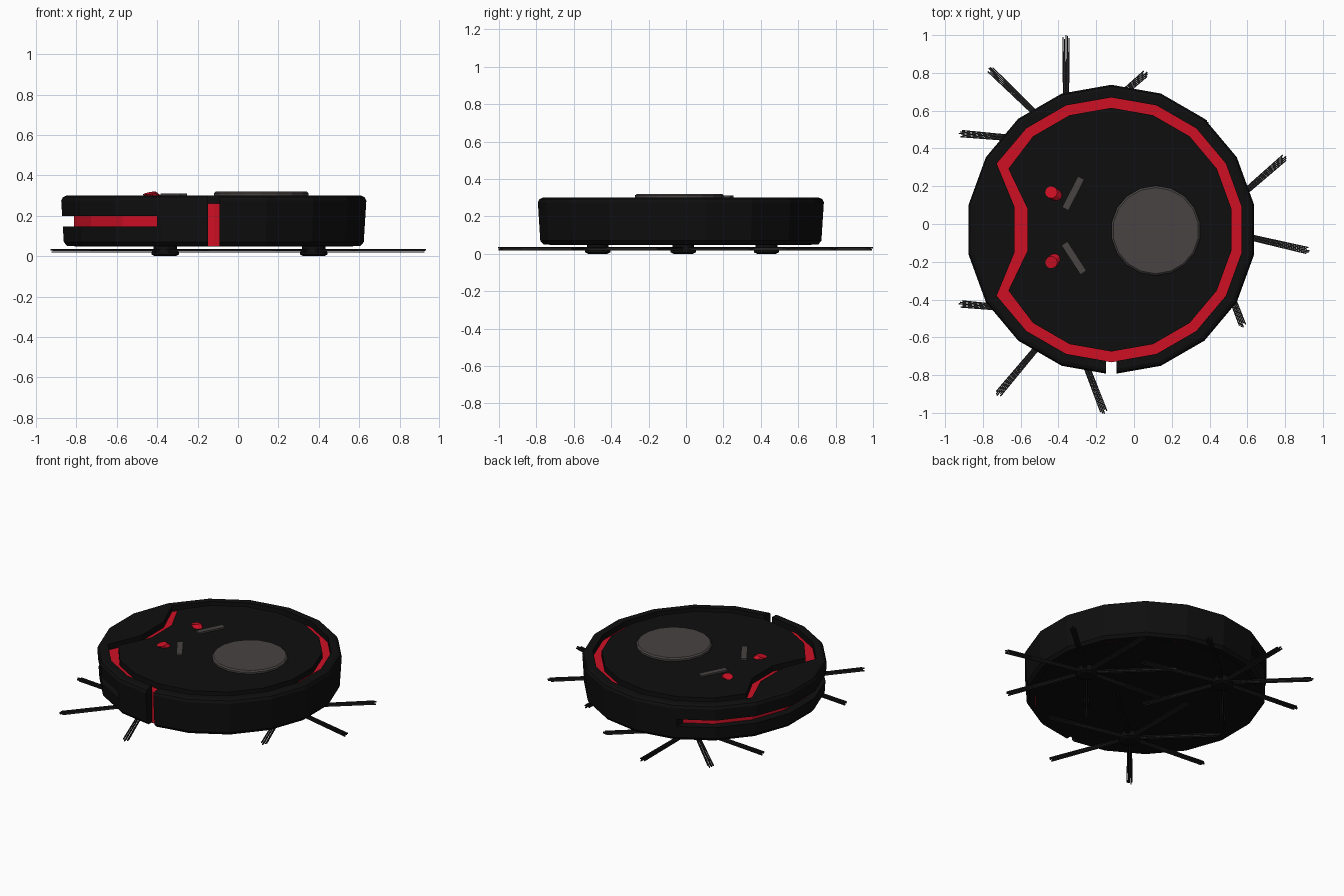
import bpy, bmesh, math
from math import cos, sin, radians
from mathutils import Vector, Matrix

if "Cube" in bpy.data.objects:
    bpy.data.objects.remove(bpy.data.objects["Cube"])

CX, CY, SIDES = -0.12, -0.03, 18


def material(name, rgb):
    m = bpy.data.materials.new(name)
    m.diffuse_color = (*rgb, 1)
    m.use_nodes = True
    m.node_tree.nodes["Principled BSDF"].inputs["Base Color"].default_value = m.diffuse_color
    return m


BLACK = material("body black", (0.0045, 0.0045, 0.0045))
RED = material("accent red", (0.62, 0.005, 0.018))
GREY = material("warm grey", (0.065, 0.056, 0.056))
DARK = material("bristle grey", (0.016, 0.016, 0.016))


def finish(name, bm, mat):
    bmesh.ops.recalc_face_normals(bm, faces=bm.faces)
    me = bpy.data.meshes.new(name)
    bm.to_mesh(me)
    bm.free()
    me.materials.append(mat)
    ob = bpy.data.objects.new(name, me)
    bpy.context.collection.objects.link(ob)
    return ob


def ring(r):
    """18-sided outline around the body centre, one corner straight back."""
    return [(CX + r * cos(radians(10 + 20 * i)), CY + r * sin(radians(10 + 20 * i)))
            for i in range(SIDES)]


def notched(r, corner_x, inner_x):
    """Outline whose leftmost edge is pushed inward."""
    pts = ring(r)
    for i in (7, 10):
        pts[i] = (corner_x, pts[i][1])
    for i in (8, 9):
        pts[i] = (inner_x, pts[i][1])
    return pts


def loft(name, loops, mat, closed=False):
    """Skin a list of (outline, z); cap the ends or join last to first."""
    bm = bmesh.new()
    rows = [[bm.verts.new((x, y, z)) for x, y in pts] for pts, z in loops]
    n = len(rows[0])
    pairs = list(zip(rows, rows[1:]))
    if closed:
        pairs.append((rows[-1], rows[0]))
    for a, b in pairs:
        for i in range(n):
            j = (i + 1) % n
            bm.faces.new((a[i], a[j], b[j], b[i]))
    if not closed:
        bm.faces.new(rows[0][::-1])
        bm.faces.new(rows[-1])
    return finish(name, bm, mat)


def box(name, centre, size, mat, angle=0):
    bm = bmesh.new()
    bmesh.ops.create_cube(bm, size=1, matrix=Matrix.Translation(centre)
                          @ Matrix.Rotation(radians(angle), 4, 'Z')
                          @ Matrix.Diagonal((*size, 1)))
    return finish(name, bm, mat)


def cut(ob, lo, hi):
    """Remove the box between two corners from an object."""
    lo, hi = Vector(lo), Vector(hi)
    cutter = box("cutter", (lo + hi) / 2, hi - lo, BLACK)
    cutter.hide_render = True
    mod = ob.modifiers.new("cut", 'BOOLEAN')
    mod.operation, mod.solver, mod.object = 'DIFFERENCE', 'EXACT', cutter
    bpy.context.view_layer.objects.active = ob
    bpy.ops.object.modifier_apply(modifier="cut")
    bpy.data.objects.remove(cutter)


# Outer bumper shell with bevelled rim and the inward bulge on the left
inner = notched(0.70, -0.727, -0.633)
shell = loft("bumper_shell", [(ring(0.737), 0.05), (ring(0.754), 0.07),
                              (ring(0.767), 0.275), (ring(0.759), 0.292),
                              (ring(0.742), 0.30), (inner, 0.30), (inner, 0.05)],
             BLACK, closed=True)
cut(shell, (-1.2, -1, 0.148), (-0.40, 1, 0.198))       # side slot
cut(shell, (-0.148, -1, -0.1), (-0.092, -0.6, 0.5))    # front gap

# Red core seen through the slot, the gap and the top groove
loft("red_core", [(ring(0.702), 0.05), (ring(0.702), 0.26)], RED)
loft("base_plate", [(ring(0.70), 0.047), (ring(0.70), 0.051)], BLACK)

# Top cap
cap = notched(0.645, -0.665, -0.564)
loft("top_cap", [(cap, 0.25), (cap, 0.30)], BLACK)


def disc(name, x, y, steps, mat, n=18):
    """Stack of (radius, z) circles."""
    circle = lambda r: [(x + r * cos(math.tau * (i + .5) / n),
                         y + r * sin(math.tau * (i + .5) / n)) for i in range(n)]
    return loft(name, [(circle(r), z) for r, z in steps], mat)


# Round turret plate
disc("round_plate", 0.115, -0.035, [(0.238, 0.295), (0.238, 0.312), (0.228, 0.32)], GREY)

# Two bars and two tilted buttons
box("upper_bar", (-0.322, 0.162, 0.302), (0.185, 0.038, 0.018), GREY, 63)
box("lower_bar", (-0.318, -0.18, 0.302), (0.185, 0.038, 0.018), GREY, -57)
for name, top, foot in (("upper_button", (-0.438, 0.168, 0.312), (-0.405, 0.148, 0.285)),
                        ("lower_button", (-0.438, -0.203, 0.312), (-0.415, -0.183, 0.285))):
    top, foot = Vector(top), Vector(foot)
    axis = (top - foot).normalized()
    tilt = Vector((0, 0, 1)).rotation_difference(axis.lerp(Vector((0, 0, 1)), 0.7))
    bm = bmesh.new()
    rows = []
    for c in (foot, top):
        rows.append([bm.verts.new(c + tilt @ Vector((0.033 * cos(math.tau * i / 10),
                                                     0.033 * sin(math.tau * i / 10), 0)))
                     for i in range(10)])
    for i in range(10):
        j = (i + 1) % 10
        bm.faces.new((rows[0][i], rows[0][j], rows[1][j], rows[1][i]))
    bm.faces.new(rows[0][::-1])
    bm.faces.new(rows[1])
    finish(name, bm, RED)

# Three spinning brushes: hub plus seven bundles of thin bristles
ARMS = (41, 90, 136, 175, 230, 291, 347)
BRISTLES = ((-0.9, 0.030, 0.555), (0, 0.032, 0.57), (0.9, 0.030, 0.56),
            (-0.45, 0.021, 0.565), (0.45, 0.021, 0.55))
for name, hx, hy in (("right", 0.375, -0.015), ("back_left", -0.36, 0.43),
                     ("front_left", -0.36, -0.472)):
    disc(name + "_hub", hx, hy, [(0.052, 0.0), (0.07, 0.008), (0.07, 0.022),
                                 (0.06, 0.036), (0.06, 0.05)], BLACK, 12)
    bm = bmesh.new()
    for a in ARMS:
        turn = Matrix.Translation((hx, hy, 0)) @ Matrix.Rotation(radians(a), 4, 'Z')
        for side, z, length in BRISTLES:
            start = Vector((0.04, side * 0.012, z))
            end = Vector((length, side * 0.018, z))
            ends = []
            for p in (start, end):
                ends.append([bm.verts.new(turn @ (p + Vector((0, dy, dz))))
                             for dy, dz in ((-.0035, -.0035), (.0035, -.0035),
                                            (.0035, .0035), (-.0035, .0035))])
            for i in range(4):
                j = (i + 1) % 4
                bm.faces.new((ends[0][i], ends[0][j], ends[1][j], ends[1][i]))
            bm.faces.new(ends[0][::-1])
            bm.faces.new(ends[1])
    finish(name + "_bristles", bm, DARK)
